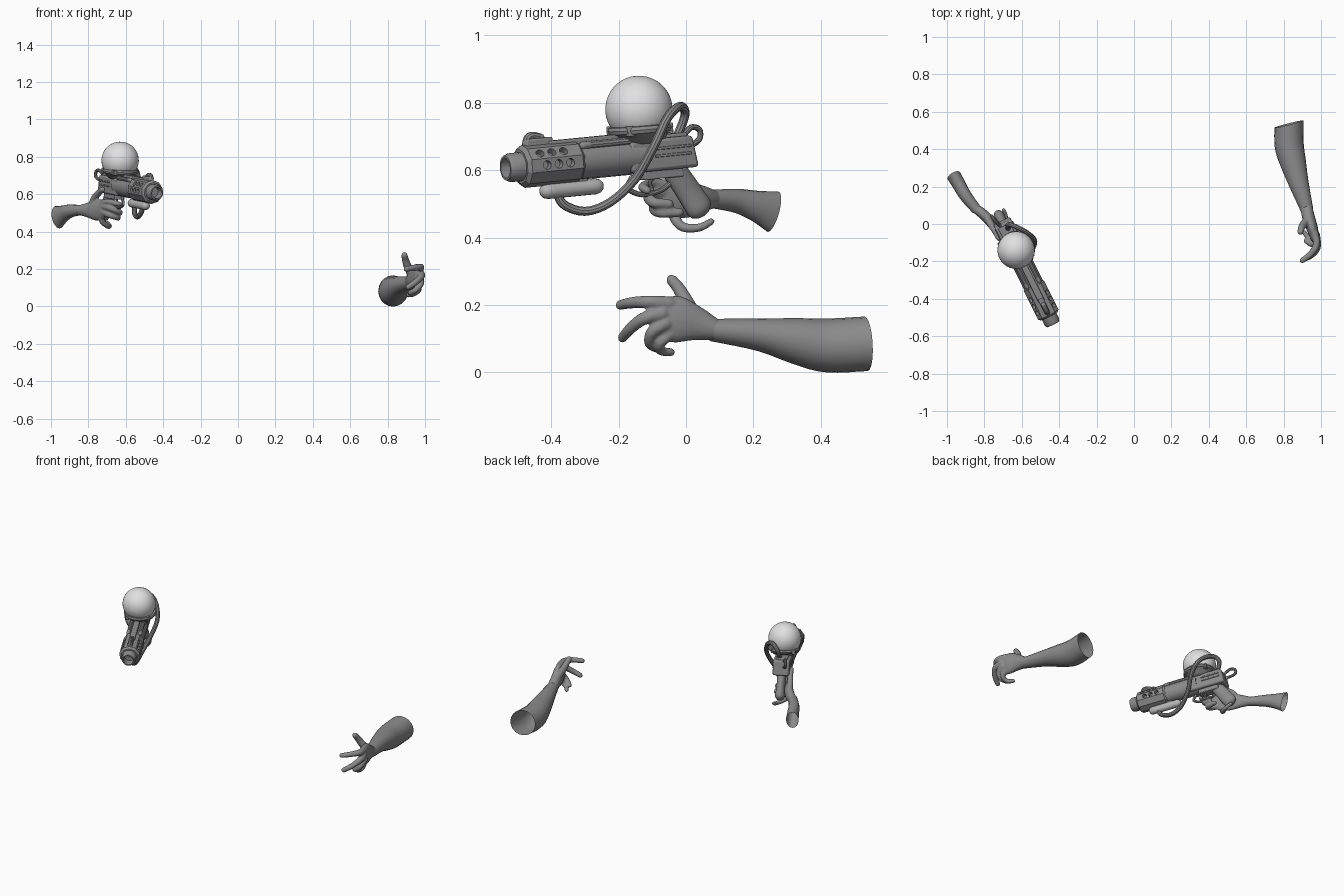
import bpy, bmesh
from math import radians, pi, sin, cos
from mathutils import Matrix, Vector

if "Cube" in bpy.data.objects:
    bpy.data.objects.remove(bpy.data.objects["Cube"])


def material(name, v):
    m = bpy.data.materials.new(name)
    m.use_nodes = True
    m.diffuse_color = (v, v, v, 1)
    m.node_tree.nodes["Principled BSDF"].inputs["Base Color"].default_value = (v, v, v, 1)
    return m


DARK = material("dark_grey", 0.26)
MIDDLE = material("middle_grey", 0.46)
LIGHT = material("light_grey", 0.75)

# Gun frame: +X is its left, -Y its muzzle, turned inward and tipped down
YAW = radians(26.5)
GUN = Matrix.Translation((-0.63, -0.14, 0.645)) @ Matrix.Rotation(YAW, 4, 'Z') @ Matrix.Rotation(radians(5), 4, 'X')


def beside(s, y, z):
    """World point at side offset s from the gun's vertical middle plane."""
    back = (y + 0.14 - sin(YAW) * s) / cos(YAW)
    return (-0.63 + cos(YAW) * s - sin(YAW) * back, y, z)


def finish(name, bm, mat=DARK, frame=None, bevel=0, remesh=0):
    bmesh.ops.recalc_face_normals(bm, faces=bm.faces)
    mesh = bpy.data.meshes.new(name)
    bm.to_mesh(mesh)
    bm.free()
    obj = bpy.data.objects.new(name, mesh)
    bpy.context.collection.objects.link(obj)
    mesh.materials.append(mat)
    if frame:
        obj.matrix_world = frame
    if bevel:
        b = obj.modifiers.new("Bevel", 'BEVEL')
        b.width, b.segments, b.limit_method = bevel, 2, 'ANGLE'
    if remesh:
        r = obj.modifiers.new("Blend", 'REMESH')
        r.mode, r.voxel_size, r.use_smooth_shade = 'VOXEL', remesh, True
        s = obj.modifiers.new("Soften", 'SMOOTH')
        s.factor, s.iterations = 0.5, 5
    bpy.ops.object.select_all(action='DESELECT')
    obj.select_set(True)
    bpy.context.view_layer.objects.active = obj
    bpy.ops.object.shade_smooth_by_angle(angle=radians(35))
    return obj


def loft(bm, rows, sides=12, steps=4, tips=True):
    """Smooth elliptical tube through rows of (x, y, z, half width, half height)."""
    rows = [Vector(r) for r in rows]
    pts = [rows[0] * 2 - rows[1]] + rows + [rows[-1] * 2 - rows[-2]]
    path = []
    for a, b, c, d in zip(pts, pts[1:], pts[2:], pts[3:]):
        for k in range(steps):
            t = k / steps
            path.append((b * 2 + (c - a) * t + (a * 2 - b * 5 + c * 4 - d) * t**2
                         + (b * 3 - a - c * 3 + d) * t**3) * 0.5)
    path.append(rows[-1])
    centres = [Vector(p[:3]) for p in path]
    last = len(path) - 1
    rings, up, old = [], Vector((0, 0, 1)), None
    for i, (p, c) in enumerate(zip(path, centres)):
        tan = (centres[min(i + 1, last)] - centres[max(i - 1, 0)]).normalized()
        if old:
            up = old.rotation_difference(tan) @ up
        up = (up - tan * up.dot(tan)).normalized()
        ring = (c, tan.cross(up) * p[3], up * p[4])
        dome = []
        if tips and i in (0, last):
            depth = min(p[3], p[4]) * (1 if i else -1)
            dome = [(c + tan * depth * sin(q), ring[1] * cos(q), ring[2] * cos(q)) for q in (0.5, 1, 1.4)]
        rings += [ring] + dome if i else dome[::-1] + [ring]
        old = tan
    loops = [[bm.verts.new(c + u * cos(2 * pi * k / sides) + w * sin(2 * pi * k / sides))
              for k in range(sides)] for c, u, w in rings]
    for lo, hi in zip(loops, loops[1:]):
        for k in range(sides):
            bm.faces.new((lo[k - 1], lo[k], hi[k], hi[k - 1]))
    if tips:
        bm.faces.new(loops[0])
        bm.faces.new(loops[-1])


def finger(bm, r, points):
    """Finger that thins from its knuckle to its tip."""
    loft(bm, [(*p, *[r * (1.2 - 0.12 * i)] * 2) for i, p in enumerate(points)])


def tube(name, points, r, mat=DARK, sides=10, frame=None):
    bm = bmesh.new()
    loft(bm, [(*p, r, r) for p in points], sides)
    return finish(name, bm, mat, frame)


def lathe(name, profile, mat=DARK, sides=32, along_barrel=False, turn=0):
    """Spin (radius, height) points about the gun's up axis, or its barrel axis."""
    bm = bmesh.new()
    loops = [[bm.verts.new((r * cos(turn + 2 * pi * k / sides), r * sin(turn + 2 * pi * k / sides), h))
              for k in range(sides)] for r, h in profile]
    for lo, hi in zip(loops, loops[1:]):
        for k in range(sides):
            bm.faces.new((lo[k - 1], lo[k], hi[k], hi[k - 1]))
    bm.faces.new(loops[0])
    bm.faces.new(loops[-1])
    if along_barrel:
        bm.transform(Matrix.Rotation(radians(-90), 4, 'X'))
    return finish(name, bm, mat, GUN)


def box(name, x, y, z, bevel=0.004, rear_slant=0):
    """Box between the given (low, high) pairs; rear_slant pulls the upper rear edge forward."""
    bm = bmesh.new()
    bmesh.ops.create_cube(bm, size=1)
    for v in bm.verts:
        slant = rear_slant if v.co.y > 0 and v.co.z > 0 else 0
        v.co = [pair[c > 0] for c, pair in zip(v.co, (x, y, z))]
        v.co.y -= slant
    return finish(name, bm, DARK, GUN, bevel)


# Barrel: hollow muzzle, pierced shroud, plain rear length
lathe("muzzle", [(0.03, -0.39), (0.03, -0.444), (0.037, -0.444), (0.043, -0.43), (0.043, -0.37)], sides=20, along_barrel=True)
shroud = lathe("barrel_shroud", [(0.052, -0.395), (0.064, -0.385), (0.064, -0.215), (0.056, -0.205)],
               sides=10, along_barrel=True, turn=pi / 10)
lathe("barrel", [(0.056, -0.21), (0.056, 0)], sides=16, along_barrel=True)

cut = bmesh.new()
for side in (0, pi):
    for angle, shift in ((0, 0.015), (36, 0)):
        for k in range(3):
            a = radians(angle) if side == 0 else pi - radians(angle)
            place = Matrix.Translation((cos(a) * 0.06, -0.35 + shift + k * 0.039, sin(a) * 0.06))
            bmesh.ops.create_cone(cut, cap_ends=True, segments=12, radius1=0.013, radius2=0.013, depth=0.04,
                                  matrix=place @ Matrix.Rotation(pi / 2 - a, 4, 'Y'))
cutter = finish("hole_cutter", cut, DARK, GUN)
cutter.hide_render = True
holes = shroud.modifiers.new("Holes", 'BOOLEAN')
holes.operation, holes.object, holes.solver = 'DIFFERENCE', cutter, 'EXACT'
bpy.context.view_layer.objects.active = shroud
bpy.context.view_layer.update()
bpy.ops.object.modifier_apply(modifier="Holes")
bpy.data.objects.remove(cutter)
shroud.data.shade_flat()

# Sight and rails
box("top_rail", (-0.018, 0.018), (-0.3, 0), (0.045, 0.068))
box("sight_base", (-0.014, 0.014), (-0.375, -0.285), (0.05, 0.08), 0.006)
tube("sight_post", [(0, -0.37, 0.065), (0, -0.362, 0.083), (0, -0.345, 0.088), (0, -0.32, 0.08)], 0.012, frame=GUN)
for side in (-1, 1):
    tube("side_rail", [(side * 0.036, y, 0.046) for y in (-0.2, -0.1, 0.02)], 0.012, frame=GUN)

# Receiver and trigger group
box("receiver", (-0.05, 0.05), (-0.05, 0.175), (-0.05, 0.045), 0.01, rear_slant=0.015)
box("receiver_top", (-0.035, 0.035), (-0.02, 0.15), (0.04, 0.055), 0.006)
for side in (-1, 1):
    for z in (-0.01, 0.012):
        x = sorted((side * 0.045, side * 0.054))
        box("side_rib", x, (0.03, 0.15), (z, z + 0.008), 0.002)
box("lower_block", (-0.03, 0.03), (0, 0.13), (-0.075, -0.045))
tube("trigger_guard", [(0, -0.03, -0.065), (0, -0.045, -0.095), (0, 0, -0.118), (0, 0.06, -0.112), (0, 0.1, -0.09)], 0.008, frame=GUN)
tube("trigger", [(0, 0.04, -0.07), (0, 0.03, -0.085), (0, 0.035, -0.105)], 0.006, frame=GUN)
grip = bmesh.new()
loft(grip, [(*beside(0, -0.035, 0.6), 0.028, 0.038), (*beside(0, 0.006, 0.54), 0.026, 0.04),
            (*beside(0, 0.038, 0.49), 0.03, 0.042)], 16)
finish("grip", grip)

# Gas bottle under the barrel
tube("bottle", [(0, y, -0.08) for y in (-0.312, -0.23, -0.15)], 0.0235, MIDDLE, 16, GUN)
box("bottle_mount", (-0.012, 0.012), (-0.25, -0.18), (-0.075, -0.045))

# Globe in its cup
globe = bmesh.new()
bmesh.ops.create_uvsphere(globe, u_segments=32, v_segments=20, radius=0.1,
                          matrix=Matrix.Translation((0, 0.012, 0.135)))
finish("globe", globe, LIGHT, GUN)
lathe("globe_cup", [(0.05, 0.035), (0.07, 0.045), (0.085, 0.064), (0.095, 0.068), (0.098, 0.078),
                    (0.094, 0.088), (0.08, 0.09)]).location.y += 0.011
for k in range(4):
    a = radians(45 + 90 * k)
    x, y = cos(a) * 0.09, sin(a) * 0.09 + 0.01
    box("cup_clip", (x - 0.011, x + 0.011), (y - 0.011, y + 0.011), (0.06, 0.09), 0.003)

# Hoses
tube("feed_hose", [beside(*p) for p in (
    (0, -0.385, 0.545), (0, -0.365, 0.5), (0.01, -0.3, 0.478), (0.03, -0.225, 0.505), (0.07, -0.15, 0.575),
    (0.11, -0.093, 0.675), (0.1, -0.055, 0.755), (0.06, -0.018, 0.79), (0.025, -0.003, 0.765), (0.01, -0.03, 0.69))], 0.0135)
tube("rear_hose", [beside(*p) for p in (
    (-0.02, -0.01, 0.7), (-0.03, 0.015, 0.727), (-0.035, 0.04, 0.72), (-0.035, 0.038, 0.69), (-0.02, 0.0, 0.665))], 0.009)

# Right arm: open sleeve end, hand closed around the grip
arm = bmesh.new()
loft(arm, [(-0.963, 0.258, 0.477, 0.038, 0.063), (-0.935, 0.21, 0.493, 0.036, 0.047),
           (-0.9, 0.15, 0.509, 0.033, 0.036), (-0.84, 0.075, 0.515, 0.027, 0.027)], 16, tips=False)
finish("right_forearm", arm)

hand = bmesh.new()
loft(hand, [(-0.848, 0.085, 0.515, 0.026, 0.026), (*beside(-0.068, 0.045, 0.515), 0.028, 0.042),
            (*beside(-0.05, -0.005, 0.515), 0.027, 0.058), (*beside(-0.045, -0.06, 0.52), 0.02, 0.052)], 16)
for r, points in (
        (0.015, ((-0.045, -0.06, 0.555), (-0.04, -0.1, 0.56), (-0.01, -0.128, 0.55), (0.02, -0.115, 0.54))),
        (0.017, ((-0.045, -0.07, 0.535), (-0.03, -0.108, 0.525), (0.015, -0.098, 0.505), (0.035, -0.05, 0.5))),
        (0.017, ((-0.045, -0.06, 0.505), (-0.03, -0.093, 0.49), (0.015, -0.078, 0.475), (0.038, -0.02, 0.475))),
        (0.015, ((-0.045, -0.04, 0.485), (-0.035, -0.03, 0.452), (0, -0.005, 0.43), (0.03, 0.04, 0.43), (0.035, 0.075, 0.448))),
        (0.018, ((-0.06, 0.03, 0.535), (-0.06, 0, 0.58), (-0.055, -0.04, 0.61), (-0.055, -0.075, 0.625)))):
    finger(hand, r, [beside(*p) for p in points])
finish("right_hand", hand, remesh=0.005)

# Left arm: open sleeve end, hand reaching forward with the thumb up
arm = bmesh.new()
loft(arm, [(0.828, 0.54, 0.085, 0.077, 0.081), (0.83, 0.42, 0.08, 0.078, 0.08), (0.85, 0.33, 0.093, 0.07, 0.069),
           (0.88, 0.22, 0.112, 0.054, 0.049), (0.925, 0.075, 0.126, 0.034, 0.033)], 20, tips=False)
for v in arm.verts:                      # the sleeve end is cut at a slant
    if v.co.y > 0.5:
        v.co.y += (v.co.x - 0.85) * 0.25
finish("left_forearm", arm)

hand = bmesh.new()
loft(hand, [(0.922, 0.085, 0.127, 0.033, 0.033), (0.935, 0.03, 0.145, 0.034, 0.052),
            (0.953, -0.025, 0.157, 0.031, 0.07), (0.966, -0.075, 0.163, 0.023, 0.062)], 16)
for r, points in (
        (0.018, ((0.965, -0.05, 0.205), (0.976, -0.11, 0.209), (0.945, -0.16, 0.207), (0.9, -0.195, 0.2))),
        (0.018, ((0.976, -0.07, 0.175), (0.98, -0.125, 0.16), (0.95, -0.165, 0.13), (0.91, -0.188, 0.103))),
        (0.017, ((0.976, -0.06, 0.145), (0.976, -0.1, 0.12), (0.95, -0.108, 0.088), (0.92, -0.09, 0.073))),
        (0.015, ((0.963, -0.04, 0.12), (0.965, -0.075, 0.088), (0.935, -0.075, 0.065), (0.91, -0.045, 0.06))),
        (0.02, ((0.925, 0.02, 0.175), (0.905, -0.005, 0.22), (0.895, -0.022, 0.25), (0.89, -0.042, 0.274)))):
    finger(hand, r, points)
finish("left_hand", hand, remesh=0.005)
